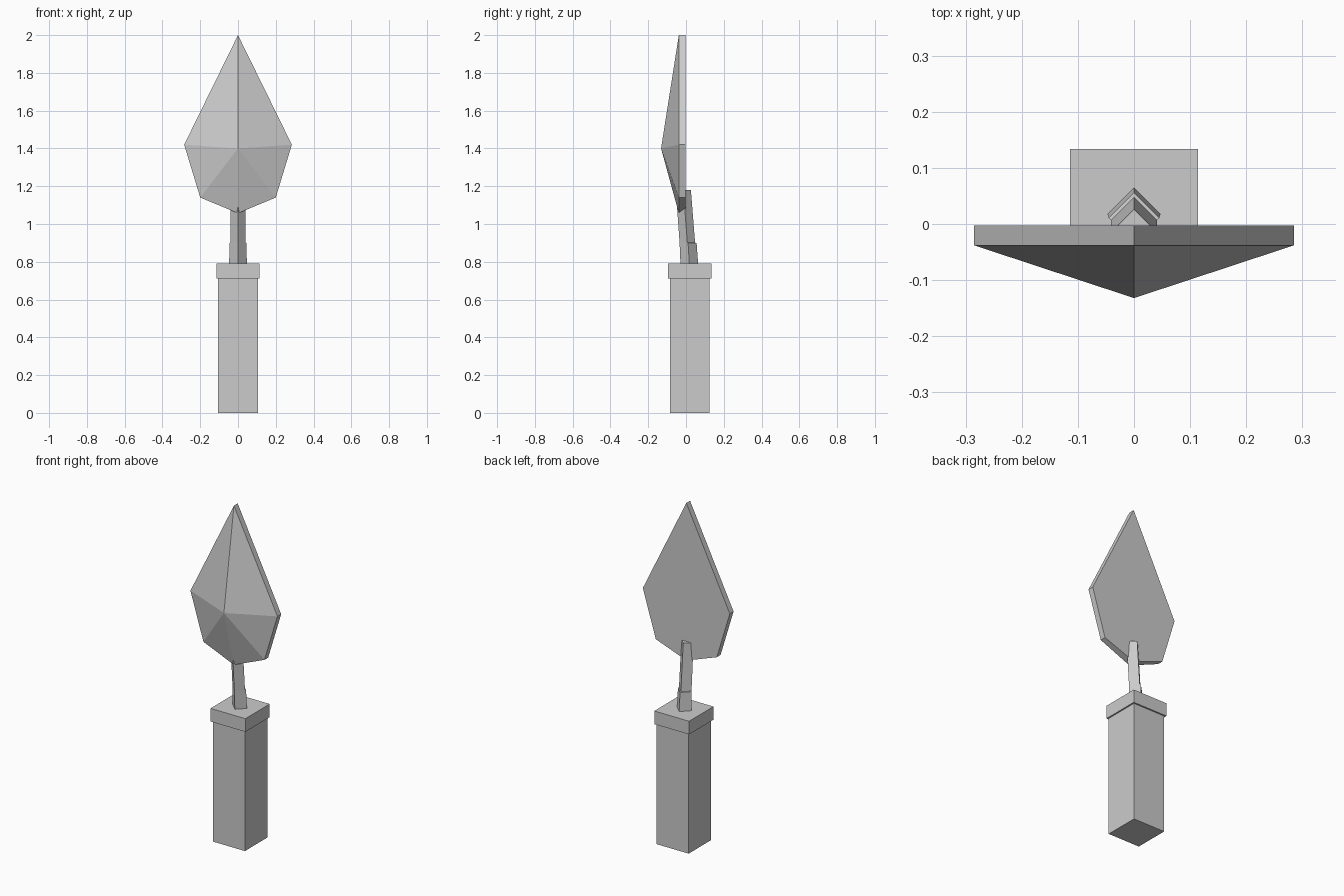
import bpy
import math

if "Cube" in bpy.data.objects:
    bpy.data.objects.remove(bpy.data.objects["Cube"])

grey = bpy.data.materials.new("plain grey")
grey.diffuse_color = (0.6, 0.6, 0.6, 1)
grey.use_nodes = True
grey.node_tree.nodes["Principled BSDF"].inputs["Base Color"].default_value = grey.diffuse_color


def add_mesh(name, verts, faces):
    mesh = bpy.data.meshes.new(name)
    mesh.from_pydata(verts, [], faces)
    mesh.materials.append(grey)
    mesh.update()
    obj = bpy.data.objects.new(name, mesh)
    bpy.context.collection.objects.link(obj)
    return obj


def loft(name, rings):
    """Closed solid through square rings: (z, centre y, radius, start angle)."""
    verts, faces = [], []
    for z, cy, r, start in rings:
        for i in range(4):
            a = start + i * math.pi / 2
            verts.append((r * math.cos(a), cy + r * math.sin(a), z))
    for k in range(len(rings) - 1):
        for i in range(4):
            j = (i + 1) % 4
            faces.append((4 * k + i, 4 * k + j, 4 * k + 4 + j, 4 * k + 4 + i))
    n = 4 * (len(rings) - 1)
    faces += [(3, 2, 1, 0), (n, n + 1, n + 2, n + 3)]
    return add_mesh(name, verts, faces)


# Handle grip and collar
Q, S = math.pi / 4, math.sqrt(2)
loft("handle_grip", [(0, 0.02, 0.105 * S, Q), (0.712, 0.02, 0.105 * S, Q)])
loft("handle_collar", [(0.712, 0.02, 0.114 * S, Q), (0.79, 0.02, 0.114 * S, Q)])

# Leaning diamond-section neck with a slightly thicker foot
loft("neck", [(0.78, 0.018, 0.047, 0), (0.90, 0.011, 0.045, 0),
              (0.901, 0.007, 0.041, 0), (1.18, -0.014, 0.040, 0)])

# Leaf-shaped blade: flat back, thin rim, faceted front rising to a point
half = [(0.285, 1.42), (0.20, 1.14)]
outline = [(0, 2.0)] + half + [(0, 1.057)] + [(-x, z) for x, z in reversed(half)]
n = len(outline)
verts = [(x, -0.038, z) for x, z in outline]
verts += [(x, -0.003, z + (0.01 if z < 1.1 else 0)) for x, z in outline]
verts.append((0, -0.132, 1.40))
faces = [tuple(range(2 * n - 1, n - 1, -1))]
for i in range(n):
    j = (i + 1) % n
    faces.append((i, n + i, n + j, j))
    faces.append((i, j, 2 * n))
blade = add_mesh("blade", verts, faces)

# Make blade normals consistent
import bmesh
bm = bmesh.new()
bm.from_mesh(blade.data)
bmesh.ops.recalc_face_normals(bm, faces=bm.faces)
bm.to_mesh(blade.data)
bm.free()
